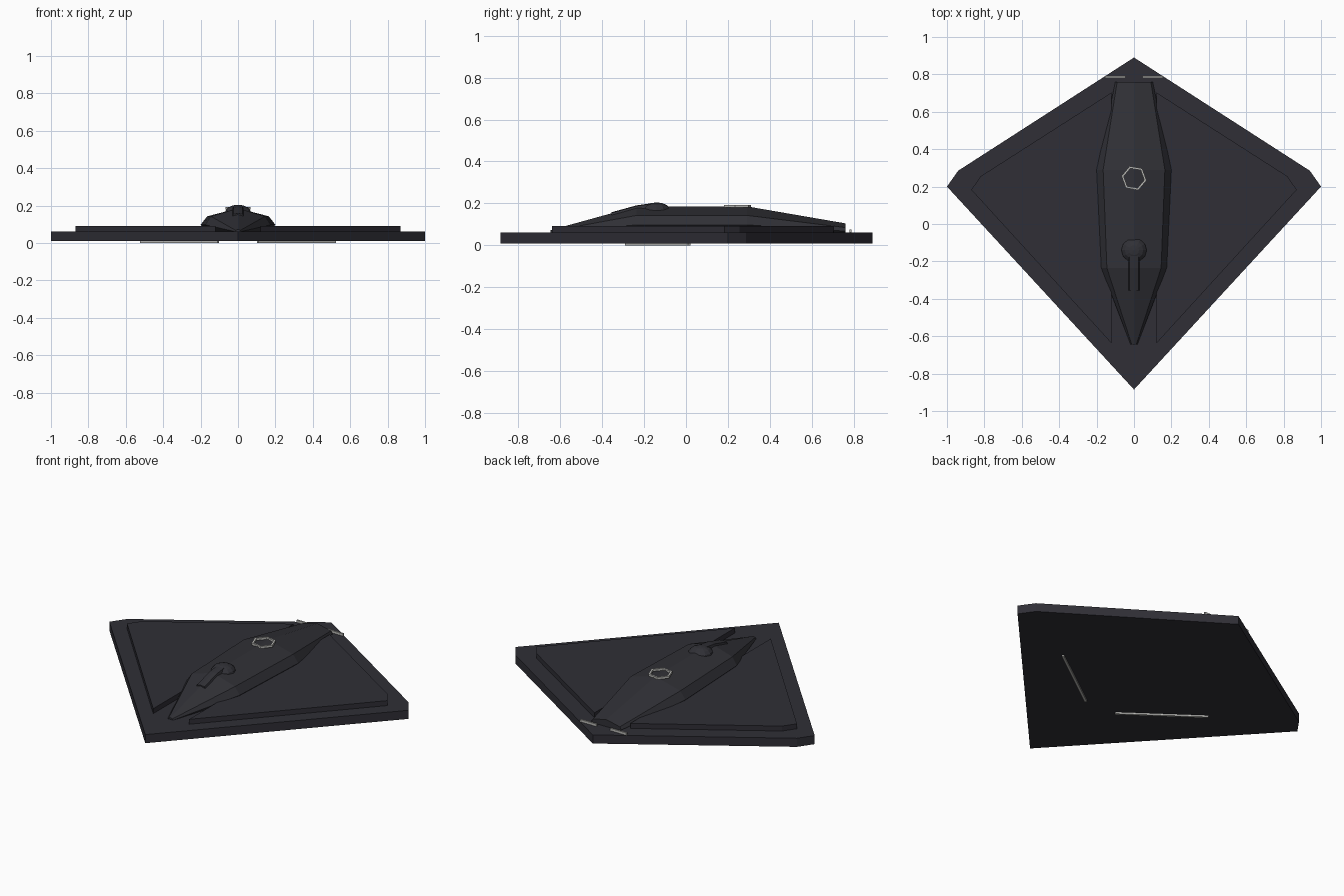
import bpy, bmesh, math
from mathutils import Vector

cube = bpy.data.objects.get("Cube")
if cube:
    bpy.data.objects.remove(cube)


def material(name, rgb, rough=0.6):
    m = bpy.data.materials.new(name)
    m.use_nodes = True
    m.diffuse_color = (*rgb, 1)
    node = next(n for n in m.node_tree.nodes if n.type == 'BSDF_PRINCIPLED')
    node.inputs["Base Color"].default_value = (*rgb, 1)
    node.inputs["Roughness"].default_value = rough
    return m


HULL = material("dark hull", (0.029, 0.028, 0.037))
BODY = material("dark fuselage", (0.030, 0.030, 0.037))
LIGHT = material("pale grey trim", (0.5, 0.5, 0.48))


def finish(name, bm, mat):
    bmesh.ops.recalc_face_normals(bm, faces=bm.faces)
    mesh = bpy.data.meshes.new(name)
    bm.to_mesh(mesh)
    bm.free()
    mesh.materials.append(mat)
    ob = bpy.data.objects.new(name, mesh)
    bpy.context.collection.objects.link(ob)
    return ob


def prism(name, outline, z0, z1, mat):
    """Flat plate: an outline extruded straight up."""
    bm = bmesh.new()
    face = bm.faces.new([bm.verts.new((x, y, z0)) for x, y in outline])
    top = bmesh.ops.extrude_face_region(bm, geom=[face])["geom"]
    verts = [v for v in top if isinstance(v, bmesh.types.BMVert)]
    bmesh.ops.translate(bm, verts=verts, vec=(0, 0, z1 - z0))
    return finish(name, bm, mat)


def bar(name, a, b, width, z0, z1, mat):
    """Thin straight strip between two points."""
    a, b = Vector(a), Vector(b)
    d = (b - a).normalized() * width / 2
    side = Vector((-d.y, d.x))
    return prism(name, [a + side, a - side, b - side, b + side], z0, z1, mat)


def loft(name, sections, mat):
    """Skin a row of equal-sized point rings and cap the ends."""
    bm = bmesh.new()
    rings = [[bm.verts.new(p) for p in s] for s in sections]
    n = len(rings[0])
    for r, s in zip(rings, rings[1:]):
        for i in range(n):
            j = (i + 1) % n
            bm.faces.new((r[i], r[j], s[j], s[i]))
    bm.faces.new(rings[0])
    bm.faces.new(rings[-1])
    return finish(name, bm, mat)


# Kite-shaped slab with clipped wing tips
prism("wing_slab", [(0, -0.885), (1, 0.2), (0.94, 0.285), (0, 0.89),
                    (-0.94, 0.285), (-1, 0.2)], 0.01, 0.062, HULL)

# Parts repeated on each side
for side, s in (("left", 1), ("right", -1)):
    panel = [(0.12, -0.638), (0.87, 0.183), (0.82, 0.255), (0.12, 0.703)]
    prism(f"{side}_wing_panel", [(s * x, y) for x, y in panel],
          0.06, 0.092, HULL)
    bar(f"{side}_belly_strip", (s * 0.105, -0.285), (s * 0.52, 0.015),
        0.014, 0, 0.012, LIGHT)
    bar(f"{side}_exhaust_strip", (s * 0.045, 0.785), (s * 0.155, 0.785),
        0.01, 0.06, 0.076, LIGHT)


# Faceted fuselage: y, outer half width and height, shoulder ditto, ridge height
def hull_section(y, ow, oz, cw, cz, top):
    half = [(ow * 0.8, 0.055), (ow, oz), (cw, cz)]
    ring = half + [(0, top)] + [(-x, z) for x, z in reversed(half)]
    return [(x, y, z) for x, z in ring]


loft("fuselage", [
    hull_section(-0.645, 0.018, 0.062, 0.012, 0.068, 0.073),
    hull_section(-0.235, 0.175, 0.098, 0.145, 0.143, 0.186),
    hull_section(0.29, 0.2, 0.098, 0.165, 0.143, 0.186),
    hull_section(0.76, 0.1, 0.068, 0.09, 0.085, 0.105),
], BODY)

# Low cockpit dome, with a small fairing on the nose slope
bm = bmesh.new()
bmesh.ops.create_uvsphere(bm, u_segments=12, v_segments=8, radius=1)
bmesh.ops.scale(bm, verts=bm.verts, vec=(0.07, 0.07, 0.045))
bmesh.ops.translate(bm, verts=bm.verts, vec=(0, -0.14, 0.16))
finish("cockpit_dome", bm, BODY)


def fairing_section(y, w, z):
    return [(-w, y, z - 0.03), (-w * 0.7, y, z - 0.003), (0, y, z),
            (w * 0.7, y, z - 0.003), (w, y, z - 0.03)]


loft("nose_fairing", [
    fairing_section(-0.355, 0.035, 0.158),
    fairing_section(-0.235, 0.035, 0.191),
    fairing_section(-0.14, 0.035, 0.204),
], BODY)

# Hexagonal ring on the back
bm = bmesh.new()
angles = [math.radians(60 * i - 10) for i in range(6)]
rows = [[bm.verts.new((r * math.cos(a), 0.245 + r * math.sin(a), z))
         for a in angles]
        for r, z in ((0.068, 0.18), (0.068, 0.193), (0.056, 0.193), (0.056, 0.18))]
for k in range(4):
    a, b = rows[k], rows[(k + 1) % 4]
    for i in range(6):
        j = (i + 1) % 6
        bm.faces.new((a[i], a[j], b[j], b[i]))
finish("hatch_ring", bm, LIGHT)
